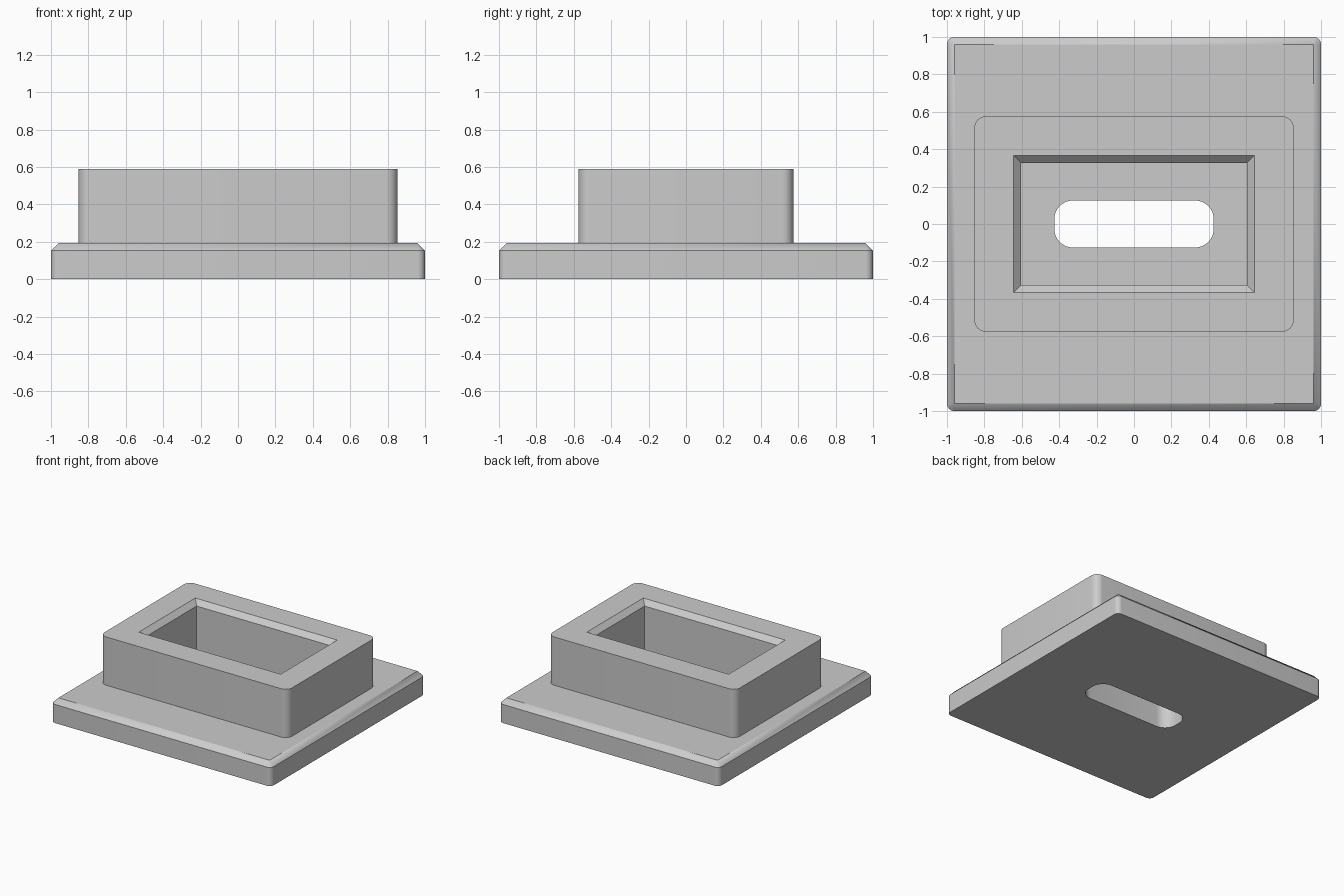
import bpy
import bmesh
import math

cube = bpy.data.objects.get("Cube")
if cube:
    bpy.data.objects.remove(cube, do_unlink=True)

SEGMENTS = 8  # steps around each rounded corner


def make_material(name, color):
    mat = bpy.data.materials.new(name)
    mat.use_nodes = True
    mat.diffuse_color = color
    mat.node_tree.nodes["Principled BSDF"].inputs["Base Color"].default_value = color
    return mat


def rounded_ring(bm, half_x, half_y, radius, z):
    """Rounded rectangle; a zero radius gives sharp corners once merged."""
    verts = []
    for corner, (sx, sy) in enumerate([(1, 1), (-1, 1), (-1, -1), (1, -1)]):
        for step in range(SEGMENTS + 1):
            angle = (corner + step / SEGMENTS) * math.pi / 2
            verts.append(bm.verts.new((
                sx * (half_x - radius) + radius * math.cos(angle),
                sy * (half_y - radius) + radius * math.sin(angle),
                z)))
    return verts


def closed_loft(name, profile, mat):
    """Skin the rings in order and join the last one back to the first."""
    bm = bmesh.new()
    rings = [rounded_ring(bm, *ring) for ring in profile]
    for lower, upper in zip(rings, rings[1:] + rings[:1]):
        for i in range(len(lower)):
            j = (i + 1) % len(lower)
            bm.faces.new((lower[i], lower[j], upper[j], upper[i]))
    bmesh.ops.remove_doubles(bm, verts=bm.verts, dist=0.0001)
    bmesh.ops.recalc_face_normals(bm, faces=bm.faces)
    mesh = bpy.data.meshes.new(name)
    bm.to_mesh(mesh)
    bm.free()
    mesh.materials.append(mat)
    obj = bpy.data.objects.new(name, mesh)
    bpy.context.collection.objects.link(obj)
    bpy.ops.object.select_all(action='DESELECT')
    obj.select_set(True)
    bpy.context.view_layer.objects.active = obj
    bpy.ops.object.shade_smooth_by_angle(angle=math.radians(25))
    return obj


grey = make_material("plain_grey", (0.6, 0.6, 0.6, 1))

BASE_TOP, TOP, CHAMFER = 0.193, 0.59, 0.04

# Rings: half width, half depth, corner radius, height
square_base = [
    (1, 1, CHAMFER, 0),
    (1, 1, CHAMFER, BASE_TOP - CHAMFER),
    (1 - CHAMFER, 1 - CHAMFER, 0, BASE_TOP),
]
raised_collar = [
    (0.853, 0.575, 0.06, BASE_TOP),
    (0.853, 0.575, 0.06, TOP),
]
pocket = [
    (0.645, 0.367, 0, TOP),
    (0.645 - CHAMFER, 0.367 - CHAMFER, 0, TOP - CHAMFER),
    (0.645 - CHAMFER, 0.367 - CHAMFER, 0, BASE_TOP),
]
slot = [
    (0.426, 0.126, 0.1, BASE_TOP),
    (0.426, 0.126, 0.1, 0),
]

closed_loft("socket_base", square_base + raised_collar + pocket + slot, grey)
